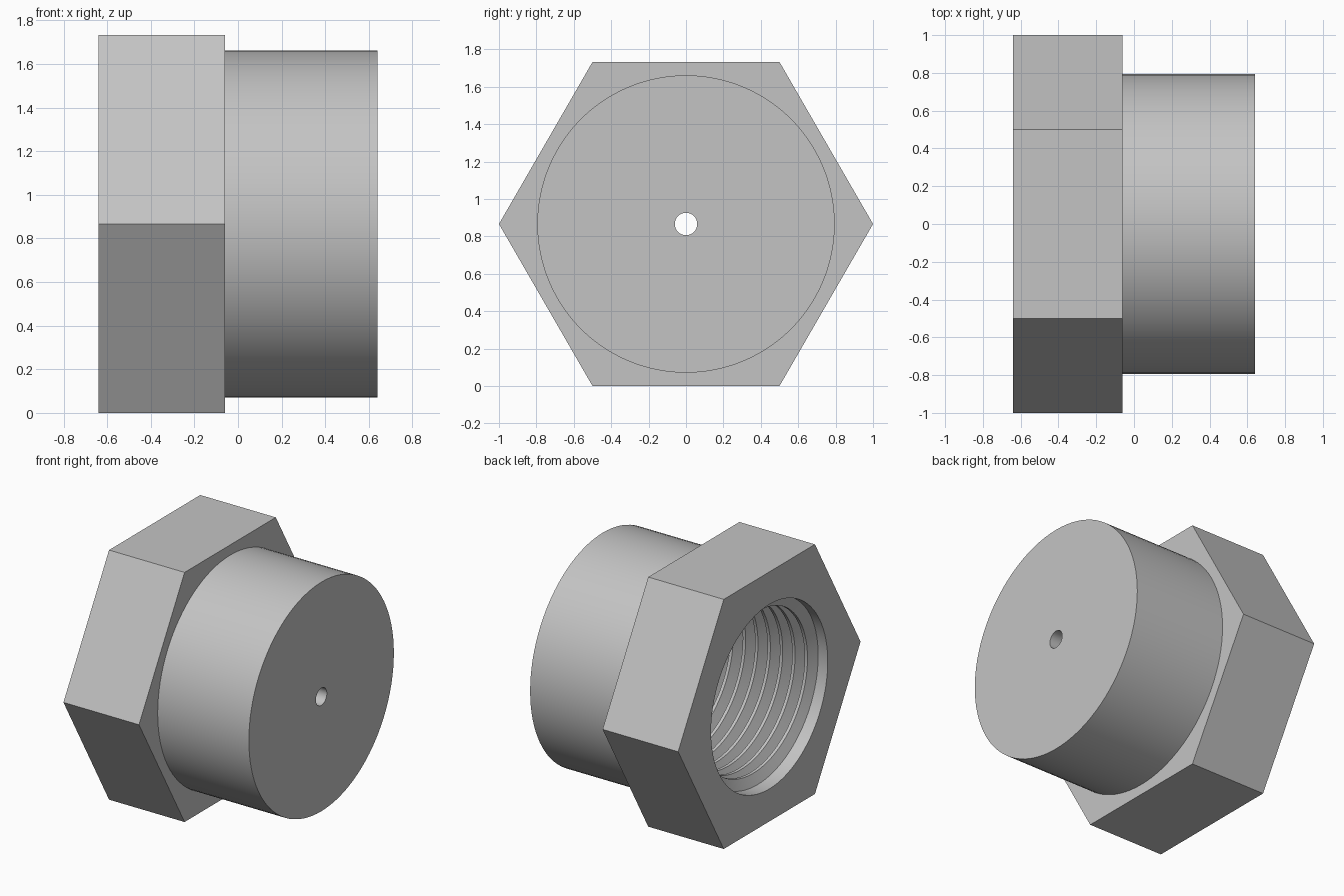
import bpy, bmesh
from math import sin, cos, pi, radians

cube = bpy.data.objects.get("Cube")
if cube:
    bpy.data.objects.remove(cube, do_unlink=True)

SEGS = 96
APOTHEM = 3 ** 0.5 / 2      # hexagon with unit corner radius
AXIS_Z = APOTHEM            # height of the axis, which runs along x
BORE = 0.64                 # root radius of the inner thread
CREST = 0.57
PITCH = 0.095

grey = bpy.data.materials.new("light_grey")
grey.use_nodes = True
colour = (0.55, 0.55, 0.55, 1)
grey.diffuse_color = colour
grey.node_tree.nodes["Principled BSDF"].inputs["Base Color"].default_value = colour


def polar(x, r, a):
    return (x, r * cos(a), AXIS_Z + r * sin(a))


def hex_radius(a):
    return APOTHEM / cos((a % (pi / 3)) - pi / 6)


def skin(bm, rings, closed):
    """Join neighbouring rings of vertices with quads."""
    for r0, r1 in zip(rings, rings[1:]):
        n = len(r0)
        for i in range(n if closed else n - 1):
            j = (i + 1) % n
            bm.faces.new((r0[i], r0[j], r1[j], r1[i]))


def finish(bm, name):
    bmesh.ops.remove_doubles(bm, verts=bm.verts, dist=1e-5)
    bmesh.ops.recalc_face_normals(bm, faces=bm.faces)
    mesh = bpy.data.meshes.new(name)
    bm.to_mesh(mesh)
    bm.free()
    mesh.materials.append(grey)
    obj = bpy.data.objects.new(name, mesh)
    bpy.context.collection.objects.link(obj)
    bpy.ops.object.select_all(action='DESELECT')
    obj.select_set(True)
    bpy.context.view_layer.objects.active = obj
    bpy.ops.object.shade_smooth_by_angle(angle=radians(25))
    return obj


# Hollow cap: hexagonal flange, round barrel, bore and small outlet hole
HEX = None
profile = [(-0.64, BORE), (-0.64, HEX), (-0.06, HEX), (-0.06, 0.795),
           (0.64, 0.795), (0.64, 0.06), (0.5, 0.06), (0.5, BORE), (-0.64, BORE)]
bm = bmesh.new()
rings = []
for x, r in profile:
    angles = [2 * pi * i / SEGS for i in range(SEGS)]
    rings.append([bm.verts.new(polar(x, r or hex_radius(a), a)) for a in angles])
skin(bm, rings, True)
finish(bm, "hex_cap_body")

# Helical thread ridge inside the bore, fading out at both ends
START, TURNS = -0.57, 10
section = [(-0.5, BORE + 0.003), (-0.12, CREST), (0.12, CREST), (0.5, BORE + 0.003)]
steps = SEGS * TURNS
bm = bmesh.new()
strips = []
for i in range(steps + 1):
    a = 2 * pi * i / SEGS
    fade = min(1, i / 16, (steps - i) / 16)
    strips.append([bm.verts.new(polar(START + PITCH * (i / SEGS + t * 0.96),
                                      BORE + 0.003 + (r - BORE - 0.003) * fade, a))
                   for t, r in section])
skin(bm, strips, True)
finish(bm, "inner_thread")
